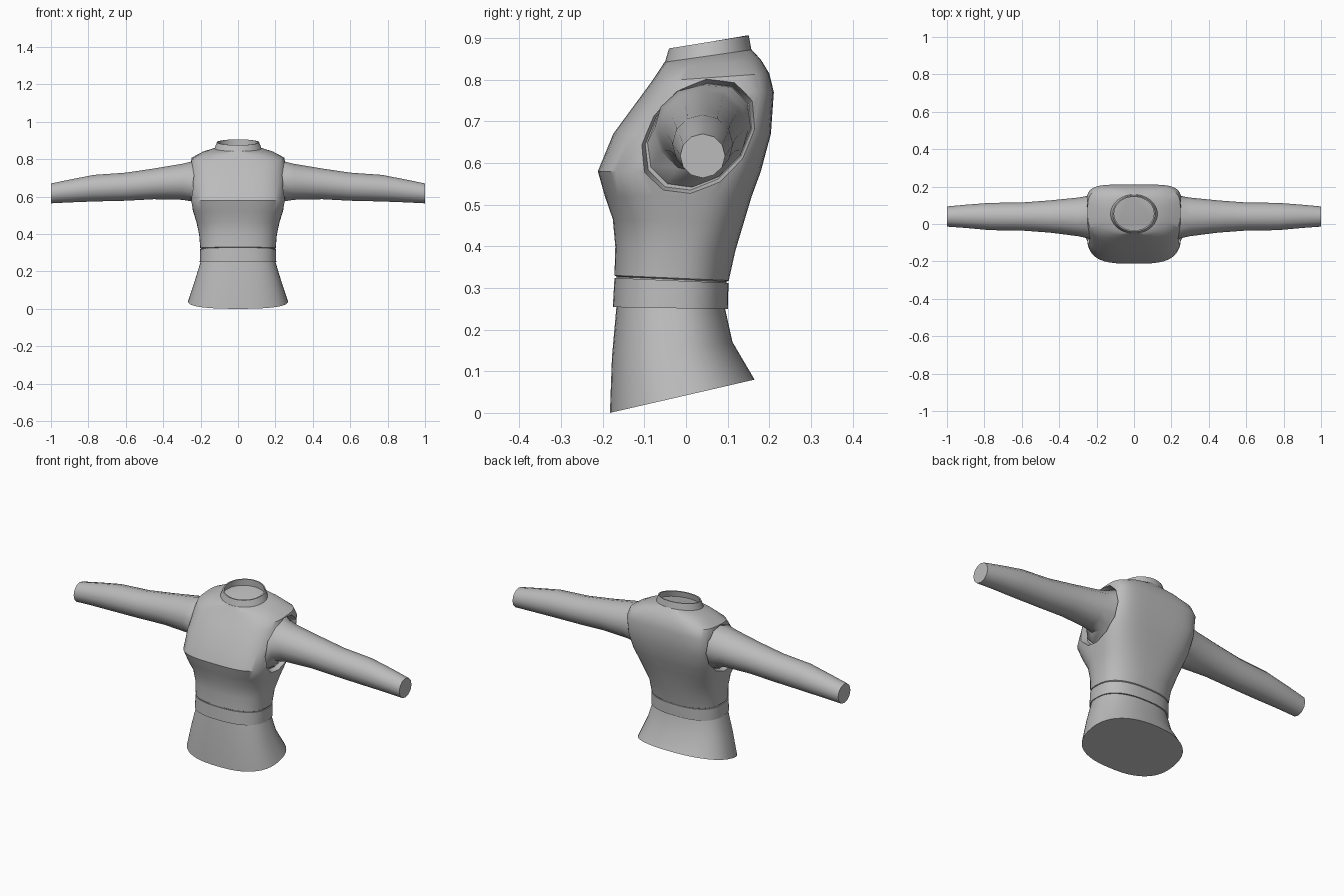
import bpy, bmesh, math
from mathutils import Vector

cube = bpy.data.objects.get("Cube")
if cube:
    bpy.data.objects.remove(cube, do_unlink=True)

grey = bpy.data.materials.new("plain grey cloth")
grey.use_nodes = True
COLOUR = (0.5, 0.5, 0.5, 1)
grey.diffuse_color = COLOUR
grey.node_tree.nodes["Principled BSDF"].inputs["Base Color"].default_value = COLOUR


def loft(name, rings, caps=True):
    """Skin a list of equal-length rings, with flat caps on both ends."""
    bm = bmesh.new()
    rows = [[bm.verts.new(p) for p in ring] for ring in rings]
    n = len(rows[0])
    for lo, hi in zip(rows, rows[1:]):
        for i in range(n):
            j = (i + 1) % n
            bm.faces.new((lo[i], lo[j], hi[j], hi[i]))
    if caps:
        bm.faces.new(rows[0][::-1])
        bm.faces.new(rows[-1])
        bmesh.ops.recalc_face_normals(bm, faces=bm.faces)
    mesh = bpy.data.meshes.new(name)
    bm.to_mesh(mesh)
    bm.free()
    mesh.materials.append(grey)
    obj = bpy.data.objects.new(name, mesh)
    bpy.context.collection.objects.link(obj)
    return obj


def select(obj):
    bpy.ops.object.select_all(action='DESELECT')
    obj.select_set(True)
    bpy.context.view_layer.objects.active = obj


def smooth(obj):
    select(obj)
    bpy.ops.object.shade_smooth_by_angle(angle=math.radians(38))


def body_ring(half, front, back, n_front=2.5, n_back=2.5, count=48):
    """Rounded-box ring tilted between a front (y, z) and a back (y, z)."""
    mid_y, mid_z = (front[0] + back[0]) / 2, (front[1] + back[1]) / 2
    dy, dz = (back[0] - front[0]) / 2, (back[1] - front[1]) / 2
    ring = []
    for i in range(count):
        a = math.tau * (i + 0.5) / count
        c, s = math.cos(a), math.sin(a)
        e = 2 / (n_back if s > 0 else n_front)
        u = math.copysign(abs(c) ** e, c)
        v = math.copysign(abs(s) ** e, s)
        ring.append(Vector((half * u, mid_y + dy * v, mid_z + dz * v)))
    return ring


def arm_ring(x, y, z, a, b, tilt=0, count=12):
    """Ellipse across the x axis, with its long axis tilted in the yz plane."""
    t = math.radians(tilt)
    ring = []
    for i in range(count):
        ang = math.tau * i / count - t
        p, q = a * math.cos(ang), b * math.sin(ang)
        ring.append(Vector((x, y + p * math.cos(t) - q * math.sin(t),
                            z + p * math.sin(t) + q * math.cos(t))))
    return ring


# Flared skirt with a slanted hem
smooth(loft("skirt", [
    body_ring(0.267, (-0.183, 0), (0.165, 0.08), 2.5, 2.3),
    body_ring(0.23, (-0.178, 0.135), (0.112, 0.17), 2.5, 2.3),
    body_ring(0.199, (-0.167, 0.258), (0.093, 0.255), 2.5, 2.4),
]))

# Waist band
smooth(loft("waist_band", [
    body_ring(0.205, (-0.176, 0.254), (0.101, 0.249)),
    body_ring(0.203, (-0.172, 0.324), (0.102, 0.312)),
]))

# Bodice from waist to neck
bodice = loft("bodice", [
    body_ring(0.197, (-0.167, 0.318), (0.098, 0.306)),
    body_ring(0.197, (-0.167, 0.327), (0.098, 0.315)),
    body_ring(0.202, (-0.172, 0.33), (0.103, 0.318)),
    body_ring(0.208, (-0.170, 0.40), (0.119, 0.39)),
    body_ring(0.222, (-0.176, 0.465), (0.140, 0.46), 2.6, 3),
    body_ring(0.240, (-0.195, 0.52), (0.158, 0.52), 3, 3.4),
    body_ring(0.254, (-0.212, 0.58), (0.180, 0.58), 3.4, 4),
    body_ring(0.256, (-0.175, 0.67), (0.204, 0.67), 3.2, 5),
    body_ring(0.256, (-0.105, 0.765), (0.211, 0.77), 3, 5),
    body_ring(0.248, (-0.083, 0.795), (0.200, 0.815), 3, 4),
    body_ring(0.190, (-0.063, 0.825), (0.180, 0.848), 2.6, 3),
    body_ring(0.127, (-0.052, 0.842), (0.158, 0.872), 2, 2),
])

# Recessed armholes
for side in (-1, 1):
    cutter = loft("armhole_cutter", [
        arm_ring(side * 0.215, 0.03, 0.663, 0.147, 0.109, 45),
        arm_ring(side * 0.256, 0.03, 0.663, 0.16, 0.121, 45),
        arm_ring(side * 0.36, 0.03, 0.663, 0.16, 0.121, 45),
    ])
    cutter.hide_render = True
    mod = bodice.modifiers.new("armhole", 'BOOLEAN')
    mod.operation = 'DIFFERENCE'
    mod.solver = 'EXACT'
    mod.object = cutter
    select(bodice)
    bpy.ops.object.modifier_apply(modifier=mod.name)
    bpy.data.objects.remove(cutter, do_unlink=True)
smooth(bodice)

# Open collar with a thin wall
smooth(loft("collar", [
    body_ring(0.127, (-0.052, 0.838), (0.158, 0.868), 2, 2),
    body_ring(0.113, (-0.041, 0.875), (0.151, 0.906), 2, 2),
    body_ring(0.106, (-0.034, 0.875), (0.145, 0.906), 2, 2),
    body_ring(0.114, (-0.040, 0.838), (0.146, 0.868), 2, 2),
], caps=False))

# Tapered sleeves growing out of the armholes
SLEEVE = [
    (0.20, 0.031, 0.665, 0.146, 0.108, 45),
    (0.222, 0.032, 0.667, 0.139, 0.107, 45),
    (0.25, 0.037, 0.681, 0.113, 0.106),
    (0.30, 0.038, 0.679, 0.103, 0.096),
    (0.45, 0.040, 0.668, 0.086, 0.082),
    (0.60, 0.040, 0.653, 0.075, 0.075),
    (0.77, 0.040, 0.645, 0.073, 0.071),
    (0.90, 0.041, 0.630, 0.062, 0.061),
    (1.00, 0.040, 0.617, 0.054, 0.053),
]
for side, name in ((1, "left_sleeve"), (-1, "right_sleeve")):
    smooth(loft(name, [arm_ring(side * s[0], *s[1:]) for s in SLEEVE]))
